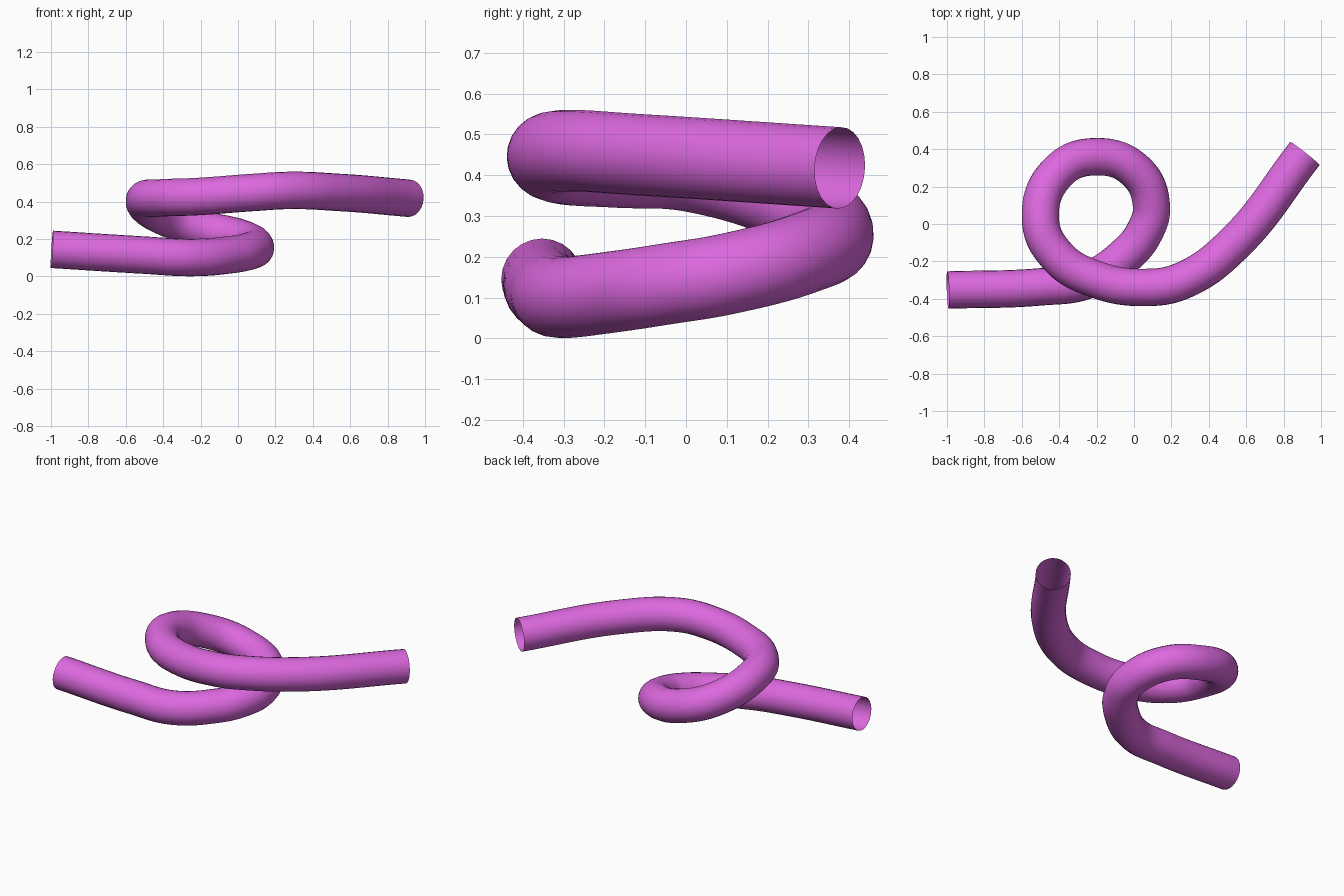
import bpy

if "Cube" in bpy.data.objects:
    bpy.data.objects.remove(bpy.data.objects["Cube"])

# Centre line of the looped tube
PATH = [
    (-0.995, -0.353, 0.145), (-0.50, -0.336, 0.114), (-0.25, -0.30, 0.101),
    (-0.05, -0.172, 0.115), (0.055, -0.045, 0.134), (0.093, 0.10, 0.158),
    (0.008, 0.284, 0.207), (-0.20, 0.36, 0.255), (-0.407, 0.278, 0.325),
    (-0.50, 0.02, 0.408), (-0.41, -0.172, 0.420), (-0.22, -0.290, 0.427),
    (0.08, -0.339, 0.449), (0.27, -0.298, 0.460), (0.53, -0.11, 0.450),
    (0.914, 0.377, 0.418),
]

curve = bpy.data.curves.new("looped_tube", "CURVE")
curve.dimensions = "3D"
curve.resolution_u = 12
curve.bevel_depth = 0.1
curve.bevel_resolution = 10
curve.use_fill_caps = False          # open, hollow ends
spline = curve.splines.new("BEZIER")
spline.bezier_points.add(len(PATH) - 1)
for point, co in zip(spline.bezier_points, PATH):
    point.co = co
    point.handle_left_type = point.handle_right_type = "AUTO"

orchid = bpy.data.materials.new("orchid")
orchid.diffuse_color = (0.72, 0.14, 0.74, 1)
orchid.use_nodes = True
orchid.node_tree.nodes["Principled BSDF"].inputs["Base Color"].default_value = orchid.diffuse_color
curve.materials.append(orchid)

tube = bpy.data.objects.new("looped_tube", curve)
bpy.context.collection.objects.link(tube)

# Turn into a smooth mesh
bpy.context.view_layer.objects.active = tube
tube.select_set(True)
bpy.ops.object.convert(target="MESH")
bpy.ops.object.shade_smooth()
